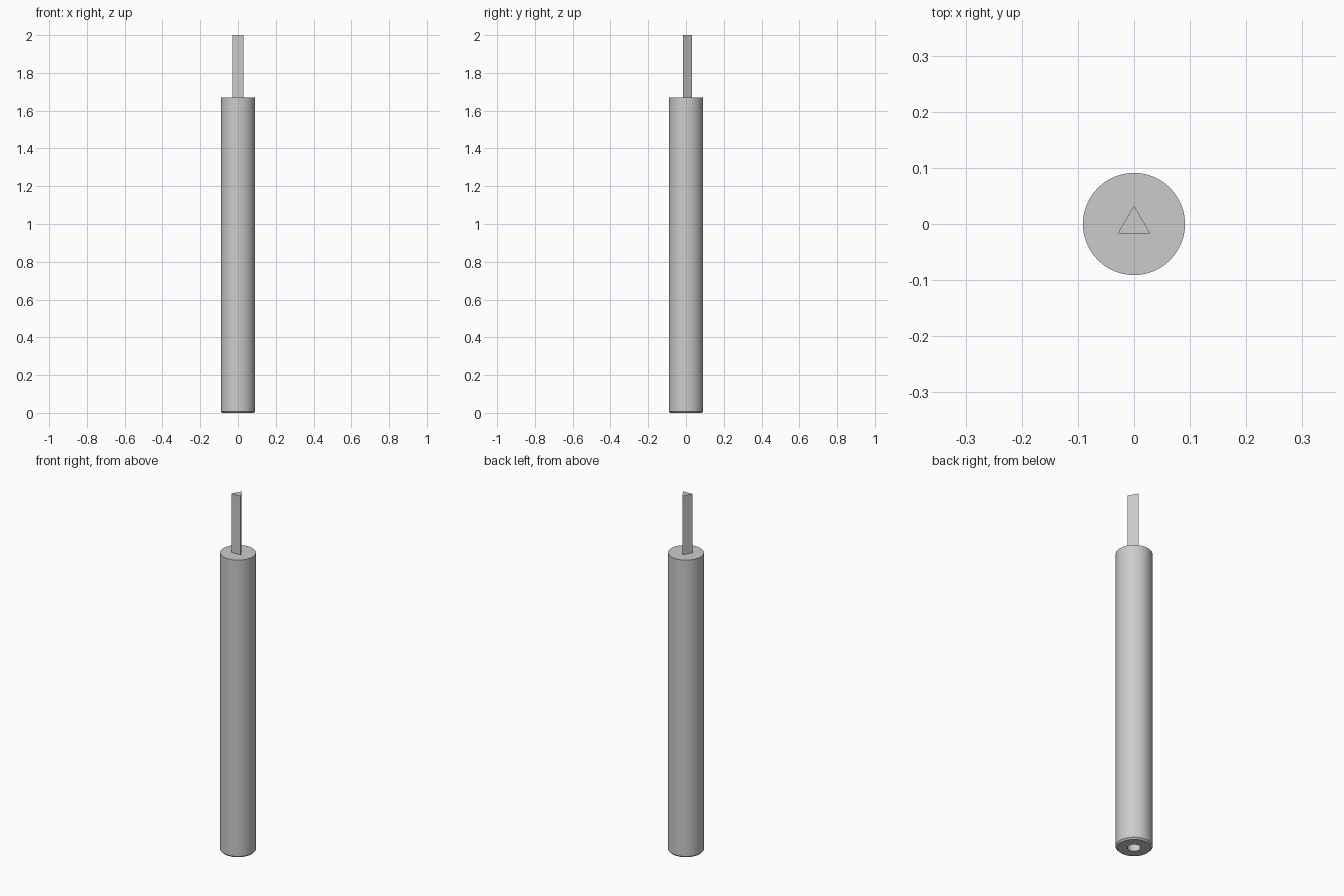
import bpy
import bmesh
import math

cube = bpy.data.objects.get("Cube")
if cube:
    bpy.data.objects.remove(cube, do_unlink=True)

BODY_RADIUS = 0.091
BODY_TOP = 1.67
PEG_RADIUS = 0.033
PEG_LENGTH = 2.0 - BODY_TOP
CHAMFER = 0.008

grey = bpy.data.materials.new("plain grey")
grey.use_nodes = True
colour = (0.6, 0.6, 0.6, 1)
grey.diffuse_color = colour
grey.node_tree.nodes["Principled BSDF"].inputs["Base Color"].default_value = colour


def finish(bm, name):
    bmesh.ops.remove_doubles(bm, verts=bm.verts, dist=1e-5)
    bmesh.ops.recalc_face_normals(bm, faces=bm.faces)
    mesh = bpy.data.meshes.new(name)
    bm.to_mesh(mesh)
    bm.free()
    mesh.materials.append(grey)
    obj = bpy.data.objects.new(name, mesh)
    bpy.context.collection.objects.link(obj)
    return obj


# Round body: lathed profile with a socket in the base and a fine lower chamfer
profile = [
    (0, PEG_LENGTH), (PEG_RADIUS, PEG_LENGTH), (PEG_RADIUS, 0),
    (BODY_RADIUS - CHAMFER, 0), (BODY_RADIUS, CHAMFER),
    (BODY_RADIUS, BODY_TOP), (0, BODY_TOP),
]
bm = bmesh.new()
verts = [bm.verts.new((r, 0, z)) for r, z in profile]
edges = [bm.edges.new(pair) for pair in zip(verts, verts[1:])]
bmesh.ops.spin(bm, geom=verts + edges, cent=(0, 0, 0), axis=(0, 0, 1),
               angle=math.tau, steps=64, use_merge=True)
body = finish(bm, "round_body")
bpy.ops.object.select_all(action="DESELECT")
body.select_set(True)
bpy.context.view_layer.objects.active = body
bpy.ops.object.shade_smooth_by_angle(angle=math.radians(30))

# Triangular peg on top, one corner pointing to the back
bm = bmesh.new()
corners = [math.radians(90 + 120 * i) for i in range(3)]
base = bm.faces.new([
    bm.verts.new((PEG_RADIUS * math.cos(a), PEG_RADIUS * math.sin(a), BODY_TOP))
    for a in corners])
top = bmesh.ops.extrude_face_region(bm, geom=[base], use_keep_orig=True)
bmesh.ops.translate(bm, vec=(0, 0, PEG_LENGTH),
                    verts=[v for v in top["geom"] if isinstance(v, bmesh.types.BMVert)])
finish(bm, "triangular_peg")
